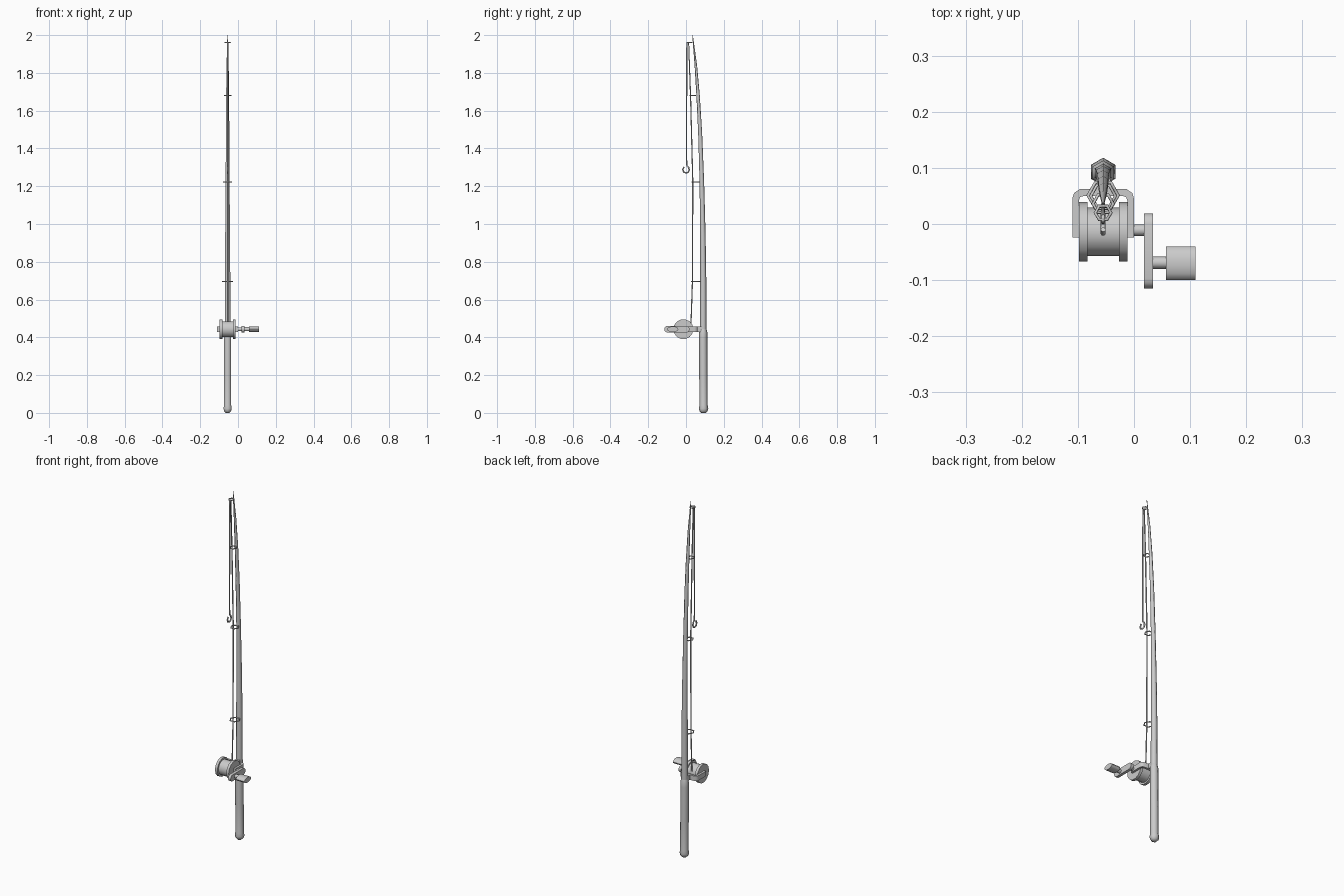
import bpy, bmesh, math
from mathutils import Vector

if "Cube" in bpy.data.objects:
    bpy.data.objects.remove(bpy.data.objects["Cube"])

CX = -0.055          # rod centre line in x
RY, RZ = -0.014, 0.443   # spool axis


def finish(obj, name, angle=40):
    obj.name = name
    bpy.ops.object.select_all(action='DESELECT')
    obj.select_set(True)
    bpy.context.view_layer.objects.active = obj
    bpy.ops.object.shade_smooth_by_angle(angle=math.radians(angle))
    return obj


def from_bmesh(bm, name, angle=40):
    bmesh.ops.recalc_face_normals(bm, faces=bm.faces[:])
    mesh = bpy.data.meshes.new(name)
    bm.to_mesh(mesh)
    bm.free()
    obj = bpy.data.objects.new(name, mesh)
    bpy.context.collection.objects.link(obj)
    return finish(obj, name, angle)


def loft(name, stations, sides=6):
    """Tapered shaft along z through (y, z, radius) stations."""
    bm = bmesh.new()
    rings = []
    for y, z, r in stations:
        rings.append([bm.verts.new((CX + r * math.sin(a), y + r * math.cos(a), z))
                      for a in (2 * math.pi * i / sides for i in range(sides))])
    for lo, hi in zip(rings, rings[1:]):
        for i in range(sides):
            j = (i + 1) % sides
            bm.faces.new((lo[i], lo[j], hi[j], hi[i]))
    bm.faces.new(rings[0])
    bm.faces.new(rings[-1])
    return from_bmesh(bm, name, 65)


def extrude(name, outline, offset):
    """Closed outline of 3D points pushed along an offset vector."""
    bm = bmesh.new()
    face = bm.faces.new([bm.verts.new(p) for p in outline])
    geo = bmesh.ops.extrude_face_region(bm, geom=[face])['geom']
    bmesh.ops.translate(bm, vec=Vector(offset),
                        verts=[g for g in geo if isinstance(g, bmesh.types.BMVert)])
    return from_bmesh(bm, name)


def cyl_x(name, x0, x1, y, ry, rz=None, sides=12):
    """Cylinder (or oval bar) along x."""
    rz = rz or ry
    ring = [(x0, y + ry * math.cos(2 * math.pi * i / sides),
             RZ + rz * math.sin(2 * math.pi * i / sides)) for i in range(sides)]
    return extrude(name, ring, (x1 - x0, 0, 0))


def wire(name, points, radius):
    """Thin round wire in the rod's plane through (y, z) points."""
    cu = bpy.data.curves.new(name, 'CURVE')
    cu.dimensions = '3D'
    cu.bevel_depth = radius
    cu.bevel_resolution = 1
    cu.use_fill_caps = True
    sp = cu.splines.new('POLY')
    sp.points.add(len(points) - 1)
    for p, (y, z) in zip(sp.points, points):
        p.co = (CX, y, z, 1)
    obj = bpy.data.objects.new(name, cu)
    bpy.context.collection.objects.link(obj)


# Grip with rounded butt, and the bending tapered blank
loft("grip", [(0.093, 0, 0.012), (0.093, 0.008, 0.021), (0.093, 0.022, 0.025),
              (0.093, 0.04, 0.022), (0.092, 0.2, 0.022), (0.091, 0.4, 0.022),
              (0.091, 0.425, 0.022), (0.091, 0.445, 0.017)])
loft("rod_blank", [(0.091, 0.43, 0.0175), (0.091, 0.7, 0.0165), (0.089, 0.95, 0.0145),
                   (0.084, 1.22, 0.012), (0.075, 1.48, 0.0105), (0.064, 1.68, 0.009),
                   (0.052, 1.84, 0.0065), (0.039, 1.96, 0.003), (0.035, 2.0, 0.001)])

# Line guides
for i, (y, z, r) in enumerate([(0.051, 0.695, 0.027), (0.05, 1.222, 0.022),
                               (0.036, 1.68, 0.018), (0.02, 1.96, 0.014)]):
    bpy.ops.mesh.primitive_torus_add(location=(CX, y, z), major_radius=r, minor_radius=0.003,
                                     major_segments=6, minor_segments=6)
    finish(bpy.context.object, f"line_guide_{i + 1}", 65)

# Fishing line and hook
wire("fishing_line", [(0.026, 0.46), (0.034, 0.695), (0.036, 1.222), (0.024, 1.68),
                      (0.014, 1.958), (0.005, 1.962), (0.004, 1.93), (0.003, 1.32)], 0.0035)
wire("hook", [(0.003, 1.335), (0.003, 1.312), (0.014, 1.3), (0.017, 1.286), (0.011, 1.274),
              (0, 1.27), (-0.012, 1.275), (-0.017, 1.288), (-0.01, 1.303)], 0.0045)

# Spool: drum with two flanges, turning on an axle
cyl_x("spool_drum", -0.09, -0.02, RY, 0.043, sides=14)
cyl_x("spool_flange_left", -0.098, -0.083, RY, 0.053, sides=14)
cyl_x("spool_flange_right", -0.027, -0.012, RY, 0.053, sides=14)
cyl_x("axle", -0.108, 0.02, -0.011, 0.0105, sides=10)

# U-shaped reel frame with rounded corners, mirrored about the rod
half_out = [(0.055, -0.024), (0.055, 0.045), (0.052, 0.055), (0.042, 0.062)]
half_in = [(0.034, 0.05), (0.041, 0.048), (0.043, 0.042), (0.043, -0.024)]
side = half_out + [(-x, y) for x, y in reversed(half_out)]
side += [(-x, y) for x, y in reversed(half_in)] + half_in
extrude("reel_frame", [(CX + x, y, RZ - 0.014) for x, y in side], (0, 0, 0.028))
extrude("reel_foot", [(CX + x, y, RZ - 0.014) for x, y in
                      [(-0.013, 0.055), (0.013, 0.055), (0.013, 0.085), (-0.013, 0.085)]],
        (0, 0, 0.028))

# Crank arm with round ends, pin and oval knob
arm = []
for cy, start in ((0.001, -90), (-0.097, 90)):
    for k in range(7):
        a = math.radians(start + 30 * k)
        arm.append((0.018, cy + 0.018 * math.cos(a), RZ + 0.018 * math.sin(a)))
extrude("crank_arm", arm, (0.016, 0, 0))
cyl_x("knob_pin", 0.03, 0.06, -0.069, 0.011, sides=10)
cyl_x("crank_knob", 0.057, 0.11, -0.07, 0.03, 0.015, sides=14)
